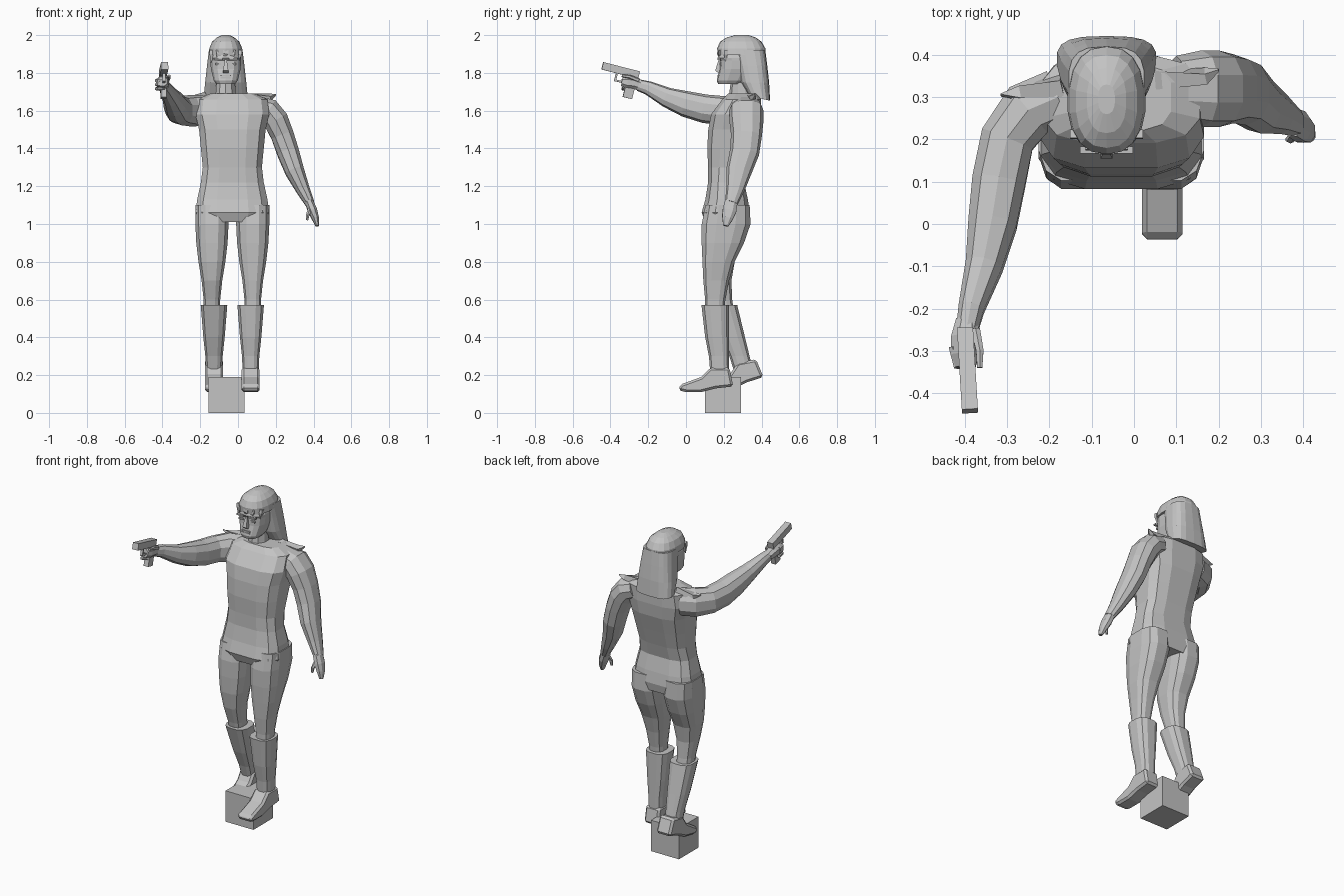
import bpy, bmesh, math
from mathutils import Vector, Euler, Matrix

cube = bpy.data.objects.get("Cube")
if cube:
    bpy.data.objects.remove(cube, do_unlink=True)

SHADE = .55
grey = bpy.data.materials.new("plain grey")
grey.use_nodes = True
grey.diffuse_color = (SHADE, SHADE, SHADE, 1)
shader = grey.node_tree.nodes["Principled BSDF"]
shader.inputs["Base Color"].default_value = grey.diffuse_color

BODY_X = -.03
HEAD_X = -.065


def finish(name, bm):
    """Turn a bmesh into a flat-shaded grey object."""
    bmesh.ops.recalc_face_normals(bm, faces=bm.faces)
    mesh = bpy.data.meshes.new(name)
    bm.to_mesh(mesh)
    bm.free()
    mesh.materials.append(grey)
    obj = bpy.data.objects.new(name, mesh)
    bpy.context.collection.objects.link(obj)
    return obj


def skin(name, rings):
    """Join rings of points into a closed skin."""
    bm = bmesh.new()
    loops = [[bm.verts.new(point) for point in ring] for ring in rings]
    count = len(loops[0])
    for low, high in zip(loops, loops[1:]):
        for i in range(count):
            j = (i + 1) % count
            bm.faces.new((low[i], low[j], high[j], high[i]))
    bm.faces.new(loops[0])
    bm.faces.new(loops[-1])
    return finish(name, bm)


def rounded(sides, power):
    """Unit superellipse, symmetric about both axes."""
    points = []
    for i in range(sides):
        angle = math.tau * (i + .5) / sides
        points.append([math.copysign(abs(value) ** (2 / power), value)
                       for value in (math.cos(angle), math.sin(angle))])
    return points


def stack(name, centre_x, levels, sides=12, power=2.8, bend=0):
    """Level rings given as height, half width, front and back."""
    rings = []
    for z, half, front, back in levels:
        middle = (front + back) / 2 + bend * max(0, .75 - z)
        depth = (back - front) / 2
        rings.append([(centre_x + c * half, middle + s * depth, z)
                      for c, s in rounded(sides, power)])
    return skin(name, rings)


def limb(name, path, ratio=1, sides=10, power=2.3):
    """Rings across a path given as x, y, z and radius."""
    centres = [Vector(step[:3]) for step in path]
    last = len(path) - 1
    rings = []
    for i, centre in enumerate(centres):
        radius = path[i][3]
        along = (centres[min(i + 1, last)] - centres[max(i - 1, 0)]).normalized()
        across = Vector((1, 0, 0))
        across = (across - along * across.dot(along)).normalized()
        other = along.cross(across) * ratio
        rings.append([centre + (across * c + other * s) * radius
                      for c, s in rounded(sides, power)])
    return skin(name, rings)


def box(name, centre, size, turn=(0, 0, 0)):
    bm = bmesh.new()
    bmesh.ops.create_cube(bm, size=1)
    spin = Euler(turn).to_matrix()
    for vert in bm.verts:
        scaled = Vector([a * b for a, b in zip(vert.co, size)])
        vert.co = spin @ scaled + Vector(centre)
    return finish(name, bm)


# Stand
box("stand_block", (-.06, .195, .095), (.19, .19, .19))

# Body
stack("torso", BODY_X, [
    (1.01, .17, .1, .33), (1.06, .2, .08, .34), (1.13, .19, .1, .33),
    (1.22, .17, .115, .31), (1.3, .16, .115, .33), (1.4, .17, .11, .36),
    (1.5, .18, .115, .39), (1.58, .2, .13, .4), (1.66, .19, .19, .4),
    (1.69, .12, .22, .38)], power=3.2)
stack("neck", HEAD_X, [(1.6, .07, .22, .37), (1.7, .055, .23, .36),
                       (1.78, .05, .24, .35)], 10, 2)

# Legs: the right one bends back below the thigh
thigh = [(1.1, .09, .1, .34), (1, .09, .08, .345), (.9, .085, .08, .31),
         (.8, .073, .085, .26), (.7, .056, .09, .23), (.6, .045, .1, .21),
         (.5, .045, .1, .2)]
boot = [(.57, .072, .08, .23), (.4, .058, .1, .23), (.3, .047, .12, .23),
        (.18, .042, .13, .23)]
foot = [(-.04, .12), (-.03, .15), (.08, .19), (.13, .24), (.23, .24),
        (.25, .14), (.16, .13), (.08, .11), (0, .11)]
left_heel, right_heel = Vector((.25, .14)), Vector((.41, .19))
for word, side, bend in (("left", 1, 0), ("right", -1, .24)):
    stack(word + "_leg", BODY_X + side * .108, thigh, bend=bend)
    x = BODY_X + side * .097
    stack(word + "_boot", x, boot, bend=bend)
    profile = [Vector(point) for point in foot]
    if bend:  # heel lifted
        tilt = Matrix.Rotation(.2, 2)
        profile = [tilt @ (point - left_heel) + right_heel for point in profile]
    shoe = skin(word + "_foot", [[(x + edge, p.x, p.y) for p in profile]
                                 for edge in (-.048, .048)])
    soft = shoe.modifiers.new("soft edges", "BEVEL")
    soft.width, soft.segments = .012, 1

# Hanging left arm and hand
limb("left_arm", [
    (.1, .32, 1.62, .06), (.16, .32, 1.6, .07), (.2, .32, 1.55, .07),
    (.235, .32, 1.47, .063), (.265, .31, 1.38, .06), (.3, .28, 1.28, .052),
    (.345, .26, 1.18, .037), (.38, .24, 1.11, .026)], 1.3)
limb("left_hand", [(.375, .24, 1.12, .024), (.395, .23, 1.07, .026),
                   (.41, .22, 1.03, .02), (.42, .21, .99, .01)], 1.5, 8)
limb("left_thumb", [(.385, .22, 1.09, .014), (.37, .2, 1.05, .01),
                    (.365, .2, 1.02, .007)], sides=6)

# Raised right arm and fist
limb("right_arm", [
    (-.18, .3, 1.6, .07), (-.25, .27, 1.6, .073), (-.3, .2, 1.6, .067),
    (-.32, .1, 1.61, .066), (-.335, 0, 1.635, .06), (-.355, -.1, 1.67, .046),
    (-.385, -.2, 1.72, .032), (-.395, -.25, 1.735, .027)], 1.15)
limb("right_hand", [(-.395, -.23, 1.73, .028), (-.4, -.27, 1.745, .035),
                    (-.4, -.31, 1.75, .036), (-.4, -.34, 1.755, .026)], sides=8)
limb("right_thumb", [(-.375, -.25, 1.76, .012), (-.365, -.3, 1.78, .01),
                     (-.365, -.34, 1.785, .007)], sides=6)
for i, word in enumerate(("upper", "middle", "lower")):
    z = 1.76 - i * .022
    limb(word + "_gripping_finger", [(-.43, -.29, z, .01), (-.42, -.335, z, .01),
                                     (-.375, -.335, z, .01)], sides=6)

# Pistol
aim = (-.25, 0, .06)
box("pistol_slide", (-.394, -.346, 1.813), (.038, .2, .04), aim)
box("pistol_grip", (-.395, -.296, 1.725), (.03, .05, .12), aim)
box("trigger_guard_front", (-.392, -.372, 1.775), (.014, .01, .04), aim)
box("trigger_guard_base", (-.392, -.355, 1.756), (.014, .04, .01), aim)

# Pointed yoke tips on the shoulders
limb("left_yoke", [(.05, .34, 1.67, .03), (.17, .35, 1.67, .02),
                   (.2, .365, 1.685, .004)], sides=4)
limb("right_yoke", [(-.17, .33, 1.67, .03), (-.27, .31, 1.66, .02),
                    (-.315, .305, 1.675, .004)], sides=4)

# Head and face
stack("head", HEAD_X, [
    (1.74, .05, .17, .3), (1.76, .065, .163, .33), (1.82, .08, .178, .36),
    (1.865, .083, .18, .37), (1.88, .083, .168, .38), (1.95, .065, .19, .37)],
    14, 2.7)
stack("nose", HEAD_X, [(1.8, .02, .165, .2), (1.812, .02, .147, .2),
                       (1.87, .008, .168, .2)], 4, 2)
for word, z in (("upper_lip", 1.785), ("lower_lip", 1.774)):
    box(word, (HEAD_X, .172, z), (.055, .012, .007))
for word, side in (("left", 1), ("right", -1)):
    x = HEAD_X + side * .04
    box(word + "_eye", (x, .181, 1.848), (.03, .008, .01))
    box(word + "_brow", (x, .175, 1.874), (.045, .016, .009))

# Long hair: cap, curtain and fringe
stack("hair_cap", HEAD_X, [
    (1.895, .093, .168, .42), (1.93, .088, .165, .42), (1.965, .073, .18, .4),
    (1.987, .047, .215, .37), (2, .02, .26, .33)], 18, 2.4)
curtain = stack("hair_curtain", HEAD_X, [
    (1.665, .118, .335, .445), (1.75, .11, .29, .44), (1.84, .1, .27, .43),
    (1.92, .09, .25, .42)], 18, 3)
for vert in curtain.data.vertices:  # hem dips towards the back
    if vert.co.z < 1.7:
        vert.co.z += (.39 - vert.co.y) * .22
for i, word in enumerate(("outer_right", "right", "middle", "left", "outer_left")):
    step = i - 2
    x, y = HEAD_X + step * .036, .178 + step * step * .009
    tip = 1.885 - abs(step) * .016
    limb(word + "_fringe_lock", [(x, y, 1.92, .02), (x, y - .004, 1.9, .018),
                                 (x - .008, y - .002, tip, .003)], .7, 4)
